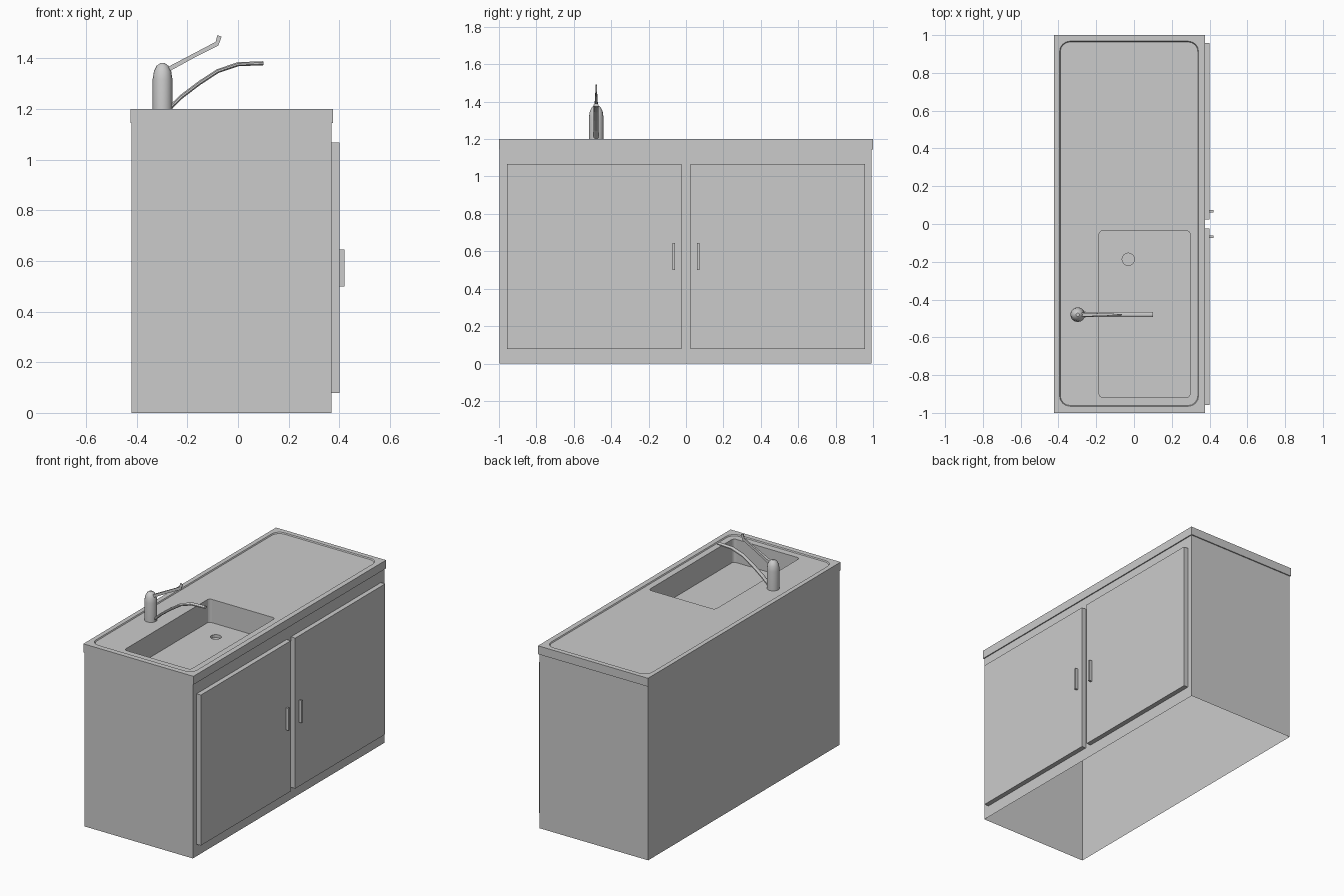
import bpy, bmesh
from math import cos, sin, pi, hypot
from mathutils import Vector

if "Cube" in bpy.data.objects:
    bpy.data.objects.remove(bpy.data.objects["Cube"])


def loft(name, loops, cap_start=False, cap_end=False, smooth=False):
    """Skin a stack of equal-length vertex loops into one mesh object."""
    bm = bmesh.new()
    rings = [[bm.verts.new(p) for p in loop] for loop in loops]
    n = len(rings[0])
    for a, b in zip(rings, rings[1:]):
        for i in range(n):
            j = (i + 1) % n
            bm.faces.new((a[i], a[j], b[j], b[i]))
    if cap_start:
        bm.faces.new(rings[0][::-1])
    if cap_end:
        bm.faces.new(rings[-1])
    bmesh.ops.remove_doubles(bm, verts=bm.verts, dist=1e-5)
    if cap_start and cap_end:
        bmesh.ops.recalc_face_normals(bm, faces=bm.faces)
    mesh = bpy.data.meshes.new(name)
    bm.to_mesh(mesh)
    bm.free()
    ob = bpy.data.objects.new(name, mesh)
    bpy.context.collection.objects.link(ob)
    if smooth:
        bpy.context.view_layer.objects.active = ob
        ob.select_set(True)
        bpy.ops.object.shade_smooth_by_angle(angle=0.6)
        ob.select_set(False)
    return ob


def rounded(x0, x1, y0, y1, z, r=0.0, seg=4):
    """Counter-clockwise rounded rectangle; r = half size gives a circle."""
    corners = [(x1 - r, y1 - r), (x0 + r, y1 - r), (x0 + r, y0 + r), (x1 - r, y0 + r)]
    return [(cx + r * cos((q + k / seg) * pi / 2), cy + r * sin((q + k / seg) * pi / 2), z)
            for q, (cx, cy) in enumerate(corners) for k in range(seg + 1)]


def circle(cx, cy, z, r):
    return rounded(cx - r, cx + r, cy - r, cy + r, z, r)


def box(name, x0, x1, y0, y1, z0, z1):
    ring = lambda z: [(x0, y0, z), (x1, y0, z), (x1, y1, z), (x0, y1, z)]
    return loft(name, [ring(z0), ring(z1)], True, True)


def sweep(name, path, y, section, smooth=False):
    """Sweep a unit section along (x, z, half thickness, half width) points."""
    loops = []
    for i, (x, z, t, w) in enumerate(path):
        a, b = path[max(i - 1, 0)], path[min(i + 1, len(path) - 1)]
        dx, dz = b[0] - a[0], b[1] - a[1]
        length = hypot(dx, dz)
        nx, nz = -dz / length, dx / length
        loops.append([(x + nx * t * v, y + w * u, z + nz * t * v) for u, v in section])
    return loft(name, loops, True, True, smooth)


# Cabinet carcass: thin walls, open underneath
body = (-0.42, 0.369, -0.996, 0.993)
edge = (-0.424, 0.376, -1.0, 1.0)
loft("cabinet_body", [
    [(x, y, z) for x, y in ((body[0], body[2]), (body[1], body[2]),
                            (body[1], body[3]), (body[0], body[3]))]
    for z in (0.0, 1.145)])

# Countertop with lip, shallow drainage recess, basin and drain in one shell
TOP, DIP, FLOOR = 1.2, 1.193, 1.04
loft("countertop_with_basin", [
    rounded(*body, 1.145),
    rounded(*edge, 1.145),
    rounded(*edge, TOP),
    rounded(-0.394, 0.342, -0.965, 0.968, TOP, 0.055),
    rounded(-0.390, 0.338, -0.961, 0.964, DIP, 0.052),
    rounded(-0.185, 0.297, -0.918, -0.036, DIP, 0.02),
    rounded(-0.185, 0.297, -0.918, -0.036, FLOOR, 0.02),
    circle(-0.03, -0.187, FLOOR, 0.033),
    circle(-0.03, -0.187, FLOOR - 0.02, 0.033),
], cap_end=True)

# Doors and handles on the +x side
for side, s in (("left", -1), ("right", 1)):
    ys = sorted((s * 0.023, s * 0.957))
    box(side + "_door", 0.369, 0.40, *ys, 0.078, 1.067)
    ys = sorted((s * 0.06, s * 0.073))
    box(side + "_door_handle", 0.40, 0.42, *ys, 0.50, 0.645)

# Tap body: domed cylinder
TX, TY = -0.298, -0.48
profile = [(0.039, 1.19), (0.039, 1.318), (0.034, 1.350), (0.023, 1.371), (0.009, 1.381)]
loft("tap_body", [circle(TX, TY, z, r) for r, z in profile], True, True, True)

# Curved spout
octagon = [(cos((k + 0.5) * pi / 4) * 1.08, sin((k + 0.5) * pi / 4) * 1.08) for k in range(8)]
spout = [(-0.285, 1.19), (-0.222, 1.250), (-0.152, 1.303), (-0.080, 1.350),
         (0.0, 1.377), (0.10, 1.381)]
sweep("tap_spout", [(x, z, 0.008, 0.0135) for x, z in spout], TY, octagon)

# Tapering lever with upturned tip
square = [(-1, -1), (1, -1), (1, 1), (-1, 1)]
lever = [(-0.29, 1.349, 0.009, 0.011), (-0.18, 1.408, 0.008, 0.007),
         (-0.083, 1.458, 0.009, 0.004), (-0.073, 1.489, 0.009, 0.003)]
sweep("tap_lever", lever, TY, square)
